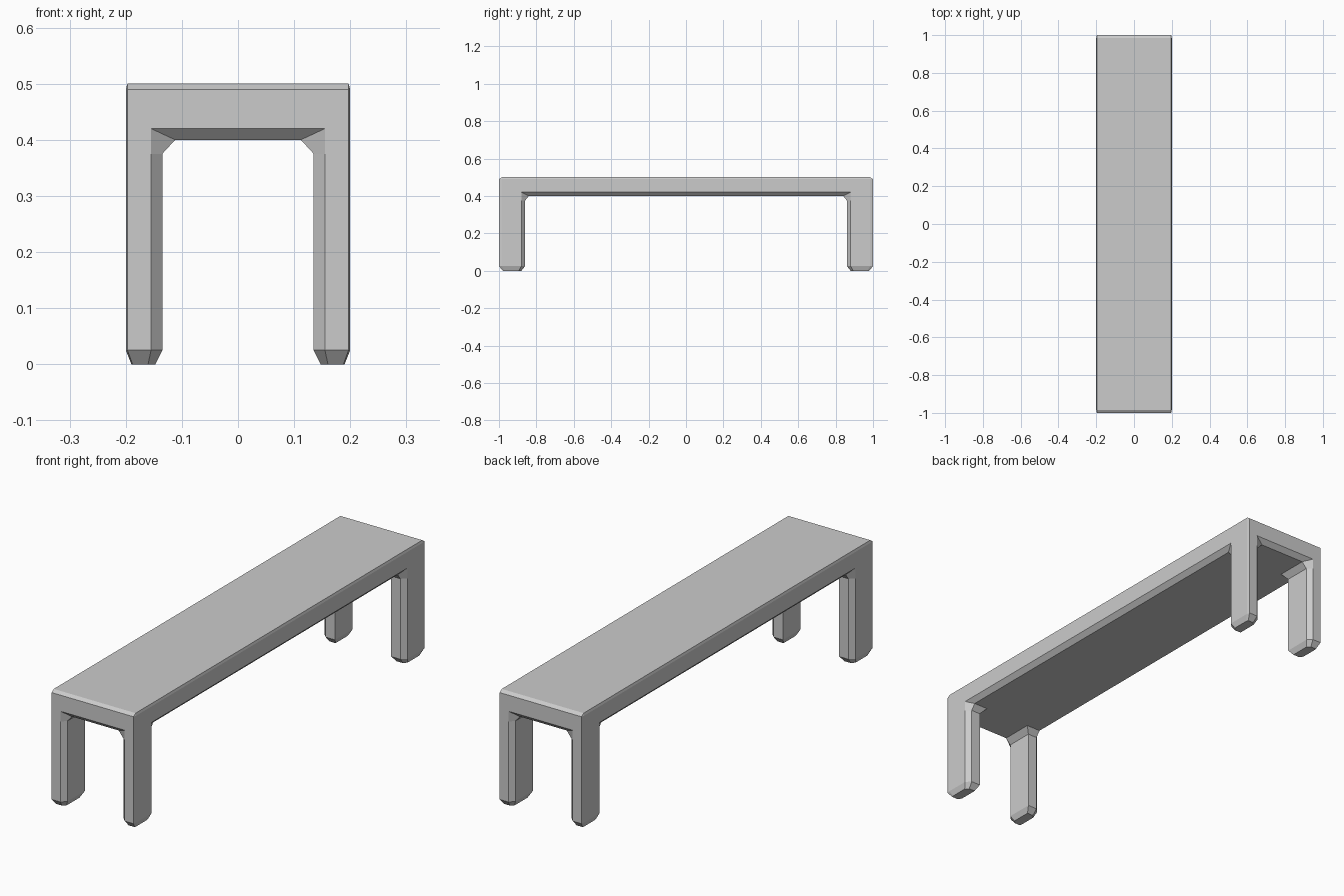
import bpy, bmesh

if "Cube" in bpy.data.objects:
    bpy.data.objects.remove(bpy.data.objects["Cube"])

bm = bmesh.new()

# Leg cross-section in the +x +y quarter, walking round from the outer corner
SECTION = [(0.197, 1.0), (0.155, 1.0), (0.135, 0.98), (0.135, 0.86),
           (0.18, 0.86), (0.20, 0.88), (0.20, 0.985)]


def quarter(sx, sy):
    def v(x, y, z):
        return bm.verts.new((x * sx, y * sy, z))

    # Leg rings: tapered foot, shaft, then flared top meeting the seat
    foot = [v(0.1685 + (x - 0.1675) * 0.66, 0.93 + (y - 0.93) * 0.71, 0)
            for x, y in SECTION]
    low = [v(x, y, 0.025) for x, y in SECTION]
    mid = [v(x, y, 0.375) for x, y in SECTION]
    top = [v(0.197, 1.0, 0.49), v(0.155, 1.0, 0.42), v(0.112, 0.98, 0.40),
           v(0.112, 0.84, 0.40), v(0.18, 0.84, 0.40), v(0.20, 0.88, 0.42),
           v(0.20, 0.985, 0.49)]
    bm.faces.new(foot)
    for a, b in ((foot, low), (low, mid), (mid, top)):
        for i in range(7):
            j = (i + 1) % 7
            bm.faces.new((a[i], a[j], b[j], b[i]))

    # Seat profiles on the two centre planes, from underside to top
    end = [v(0, 0.98, 0.40), v(0, 1, 0.42), v(0, 1, 0.49), v(0, 0.985, 0.50)]
    side = [v(0.18, 0, 0.40), v(0.20, 0, 0.42), v(0.20, 0, 0.49), v(0.197, 0, 0.50)]
    corner = v(0.197, 0.985, 0.50)
    under, over = v(0, 0, 0.40), v(0, 0, 0.50)

    # Lower chamfer, apron and upper bevel along both edges
    for prof, col in ((end, (top[2], top[1], top[0], corner)),
                      (side, (top[4], top[5], top[6], corner))):
        for i in range(3):
            bm.faces.new((prof[i], prof[i + 1], col[i + 1], col[i]))
    bm.faces.new((top[0], top[6], corner))

    # Seat top and underside
    bm.faces.new((over, side[3], corner, end[3]))
    bm.faces.new((under, end[0], top[2], top[3], top[4], side[0]))


for sx in (1, -1):
    for sy in (1, -1):
        quarter(sx, sy)

# Join the quarters and clear the flat seams
bmesh.ops.remove_doubles(bm, verts=bm.verts[:], dist=1e-4)
bmesh.ops.recalc_face_normals(bm, faces=bm.faces[:])
bmesh.ops.dissolve_limit(bm, angle_limit=0.005, verts=bm.verts[:], edges=bm.edges[:])

mesh = bpy.data.meshes.new("bench")
bm.to_mesh(mesh)
bm.free()
bpy.context.collection.objects.link(bpy.data.objects.new("bench", mesh))
